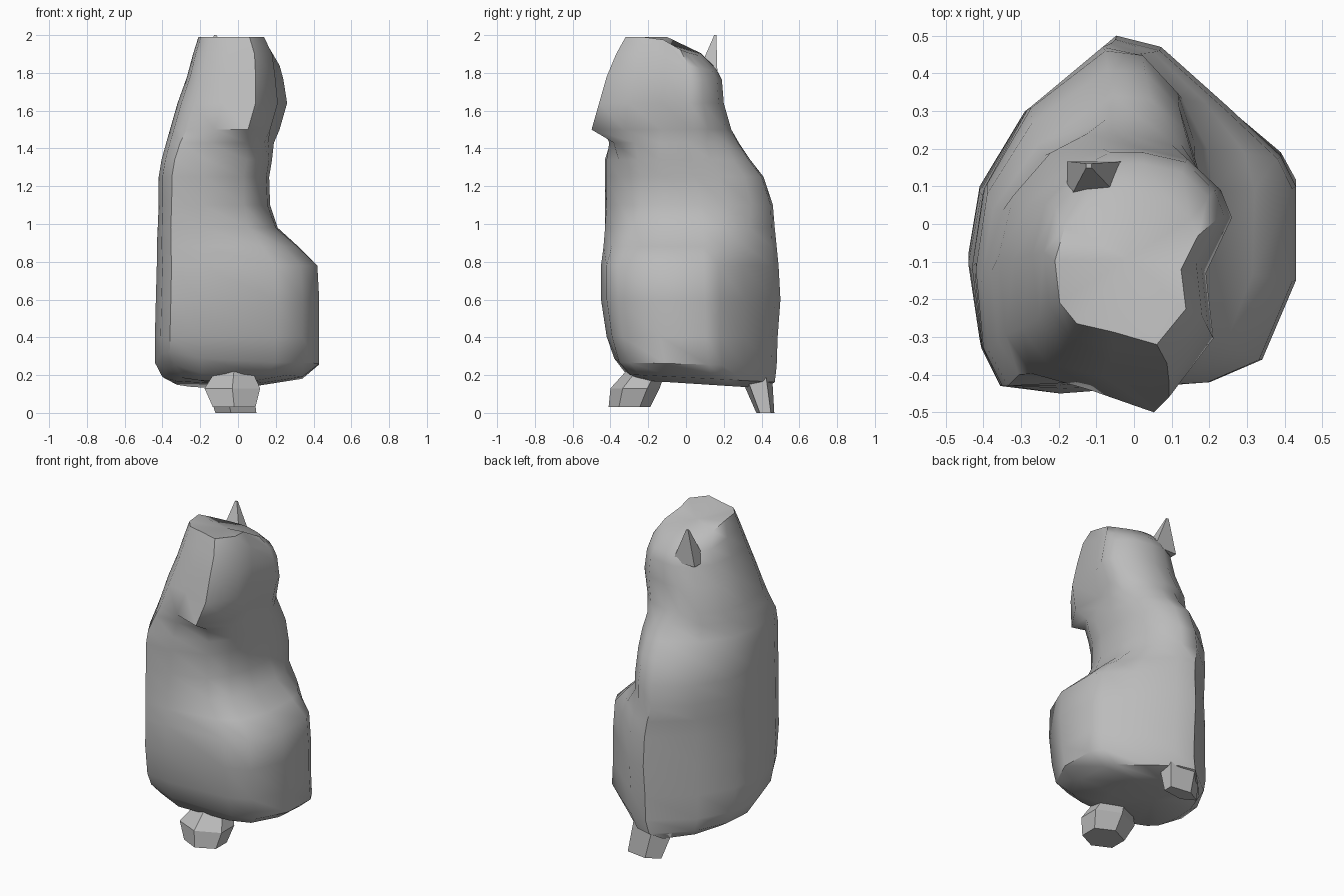
import bpy, bmesh, math
from mathutils import Vector

cube = bpy.data.objects.get("Cube")
if cube:
    bpy.data.objects.remove(cube)

# One plain material
clay = bpy.data.materials.new("clay_grey")
clay.use_nodes = True
clay.diffuse_color = (0.5, 0.5, 0.5, 1)
clay.node_tree.nodes["Principled BSDF"].inputs["Base Color"].default_value = (0.5, 0.5, 0.5, 1)


def make_object(name, bm, angle):
    bmesh.ops.recalc_face_normals(bm, faces=bm.faces)
    mesh = bpy.data.meshes.new(name)
    bm.to_mesh(mesh)
    bm.free()
    mesh.materials.append(clay)
    obj = bpy.data.objects.new(name, mesh)
    bpy.context.collection.objects.link(obj)
    bpy.ops.object.select_all(action="DESELECT")
    obj.select_set(True)
    bpy.context.view_layer.objects.active = obj
    bpy.ops.object.shade_smooth_by_angle(angle=math.radians(angle))
    return obj


def normalised(outline):
    """Scale an outline so that it fills the unit square."""
    xs, ys = zip(*outline)
    return [Vector(((x - min(xs)) / (max(xs) - min(xs)), (y - min(ys)) / (max(ys) - min(ys))))
            for x, y in outline]


def mix(a, b, t):
    return a + (b - a) * t


# Horizontal outlines, all starting at the back and running past the left flank
torso_outline = normalised([
    (-.05, .5), (.07, .47), (.25, .31), (.39, .18), (.43, .1), (.43, -.15), (.34, -.36),
    (.2, -.42), (-.2, -.45), (-.36, -.43), (-.41, -.33), (-.44, -.12), (-.41, .08), (-.29, .3)])
neck_outline = normalised([
    (-.07, .41), (.03, .4), (.12, .31), (.16, .18), (.165, .05), (.15, -.12), (.11, -.24),
    (.03, -.35), (-.18, -.42), (-.35, -.43), (-.4, -.33), (-.42, -.12), (-.39, .08), (-.27, .27)])
head_outline = normalised([
    (-.1, .22), (0, .22), (.13, .19), (.22, .1), (.25, .02), (.18, -.14), (.2, -.33),
    (.08, -.5), (-.1, -.44), (-.25, -.4), (-.32, -.3), (-.34, -.1), (-.3, .06), (-.2, .17)])
outlines = [torso_outline, neck_outline, head_outline, head_outline]

# Height, x range, y range, outline (0 torso, 1 neck, 2 head)
sections = [
    (.16, -.34, .13, -.25, .42, 0),
    (.19, -.4, .34, -.32, .47, 0),
    (.26, -.44, .43, -.38, .48, 0),
    (.4, -.44, .43, -.42, .485, 0),
    (.6, -.435, .43, -.45, .5, 0),
    (.78, -.43, .42, -.45, .49, 0),
    (.88, -.43, .32, -.44, .48, .3),
    (.98, -.425, .21, -.435, .47, .6),
    (1.1, -.42, .17, -.43, .46, .9),
    (1.25, -.42, .165, -.43, .41, 1),
    (1.34, -.405, .18, -.43, .34, 1),
    (1.43, -.38, .19, -.43, .28, 1.3),
    (1.5, -.36, .22, -.5, .24, 2),
    (1.64, -.32, .26, -.46, .2, 2),
    (1.78, -.27, .24, -.42, .19, 2),
    (1.9, -.24, .22, -.37, .16, 2),
    (1.99, -.21, .17, -.32, .08, 2)]

# Body and head: one lofted skin
bm = bmesh.new()
rings = []
for z, x0, x1, y0, y1, shape in sections:
    ring = []
    for first, second in zip(outlines[int(shape)], outlines[int(shape) + 1]):
        point = first.lerp(second, shape % 1)
        x, y = mix(x0, x1, point.x), mix(y0, y1, point.y)
        # The crown slopes down towards the back left, the belly towards the back
        drop = max(0, y + .1 + .4 * max(0, x)) * max(0, z - 1.75) * 2
        sag = max(0, .32 - z) * (y + .05) * .4
        # The front right corner of the belly is cut off
        lift = max(0, .42 - z) * max(0, -x - y - .5) * 1.6
        ring.append(bm.verts.new((x, y, z - drop - sag + lift)))
    rings.append(ring)
for low, high in zip(rings, rings[1:]):
    for i in range(len(low)):
        j = (i + 1) % len(low)
        bm.faces.new((low[i], low[j], high[j], high[i]))
for ring in (rings[0], rings[-1]):
    centre = bm.verts.new(sum((v.co for v in ring), Vector()) / len(ring))
    for i in range(len(ring)):
        bm.faces.new((ring[i], ring[(i + 1) % len(ring)], centre))
make_object("body", bm, 48)


def faceted_stub(name, bottom, top, low_size, high_size, sides):
    """Tapered stub between two points, with oval ends."""
    bm = bmesh.new()
    ends = []
    for centre, size in ((bottom, low_size), (top, high_size)):
        turns = [math.tau * (i + .5) / sides for i in range(sides)]
        ends.append([bm.verts.new((centre[0] + size[0] * math.cos(a),
                                   centre[1] + size[1] * math.sin(a), centre[2]))
                     for a in turns])
    low, high = ends
    for i in range(sides):
        j = (i + 1) % sides
        bm.faces.new((low[i], low[j], high[j], high[i]))
    bm.faces.new(low)
    bm.faces.new(high)
    make_object(name, bm, 15)


# Feet: angular stubs under the belly and the back
faceted_stub("front_foot_sole", (-.02, -.3, .03), (-.03, -.27, .13), (.13, .11), (.17, .13), 6)
faceted_stub("front_foot_ankle", (-.03, -.27, .13), (-.02, -.2, .24), (.17, .13), (.1, .1), 6)
faceted_stub("back_foot", (0, .42, 0), (-.04, .37, .2), (.12, .05), (.14, .09), 5)

# Pointed tuft at the back of the crown
faceted_stub("crown_tuft", (-.1, .11, 1.78), (-.12, .155, 2), (.11, .08), (.01, .008), 4)
